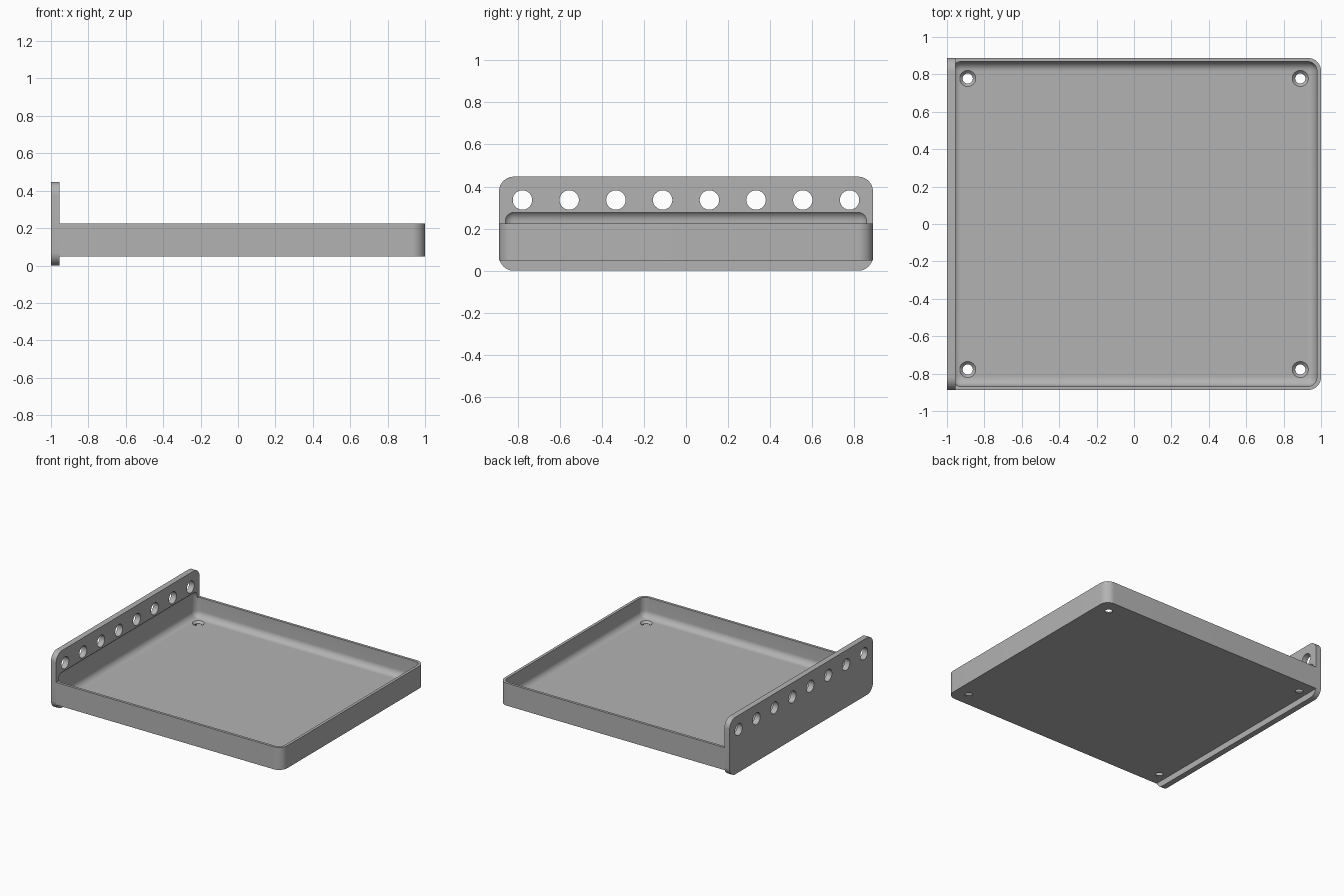
import bpy, bmesh, math
from mathutils import Matrix, Vector

if "Cube" in bpy.data.objects:
    bpy.data.objects.remove(bpy.data.objects["Cube"])

grey = bpy.data.materials.new("plain grey")
grey.use_nodes = True
grey.diffuse_color = (0.45, 0.45, 0.45, 1)
grey.node_tree.nodes["Principled BSDF"].inputs["Base Color"].default_value = grey.diffuse_color

# Overall dimensions
HALF_Y, PITCH = 0.888, 0.222
PLATE_X = -0.955
TRAY_LOW, TRAY_TOP, FLOOR = 0.048, 0.224, 0.07


def add_object(name, bm):
    bmesh.ops.recalc_face_normals(bm, faces=bm.faces)
    mesh = bpy.data.meshes.new(name)
    bm.to_mesh(mesh)
    bm.free()
    mesh.materials.append(grey)
    obj = bpy.data.objects.new(name, mesh)
    bpy.context.collection.objects.link(obj)
    return obj


def rounded_box(name, low, high, radius, chosen=lambda a, b: True):
    """Box between two corners, with the chosen edges rounded."""
    low, high = Vector(low), Vector(high)
    bm = bmesh.new()
    bmesh.ops.create_cube(bm, size=1)
    bmesh.ops.scale(bm, vec=high - low, verts=bm.verts)
    bmesh.ops.translate(bm, vec=(low + high) / 2, verts=bm.verts)
    edges = [e for e in bm.edges if chosen(e.verts[0].co, e.verts[1].co)]
    bmesh.ops.bevel(bm, geom=edges, offset=radius, segments=10,
                    profile=0.5, affect='EDGES', clamp_overlap=True)
    return add_object(name, bm)


def add_cone(bm, centre, r1, r2, depth, turn=Matrix()):
    bmesh.ops.create_cone(bm, cap_ends=True, segments=40, radius1=r1, radius2=r2,
                          depth=depth, matrix=Matrix.Translation(centre) @ turn)


def cut(obj, *cutters):
    for cutter in cutters:
        mod = obj.modifiers.new(cutter.name, 'BOOLEAN')
        mod.operation = 'DIFFERENCE'
        mod.solver = 'EXACT'
        mod.object = cutter


# Tray body, rounded at the two free corners
tray = rounded_box("tray", (PLATE_X, -HALF_Y, TRAY_LOW), (1, HALF_Y, TRAY_TOP), 0.07,
                   lambda a, b: a.x > 0 and b.x > 0 and abs(a.z - b.z) > 0.01)

# Upright mounting plate, rounded at its four corners
plate = rounded_box("mounting_plate", (-1, -HALF_Y, 0), (PLATE_X, HALF_Y, 0.447), 0.07,
                    lambda a, b: abs(a.x - b.x) > 0.01)

# Soft-edged pocket that hollows the tray and bites into the plate
pocket = rounded_box("pocket_cutter", (-0.975, -0.868, FLOOR), (0.978, 0.868, 0.287), 0.05)

# Row of round holes along the plate
bm = bmesh.new()
for i in range(8):
    add_cone(bm, (-0.98, (i - 3.5) * PITCH, 0.336), 0.046, 0.046, 0.2,
             Matrix.Rotation(math.pi / 2, 4, 'Y'))
plate_holes = add_object("plate_hole_cutter", bm)

# Countersunk screw holes in the tray floor
shafts, sinks = bmesh.new(), bmesh.new()
for sx in (-1, 1):
    for sy in (-1, 1):
        x, y = sx * 0.889, sy * 0.778
        add_cone(shafts, (x, y, FLOOR), 0.027, 0.027, 0.2)
        add_cone(sinks, (x, y, FLOOR - 0.007), 0.025, 0.047, 0.022)
shafts = add_object("screw_hole_cutter", shafts)
sinks = add_object("countersink_cutter", sinks)

cut(tray, pocket, sinks, shafts)
cut(plate, pocket, plate_holes)

# Bake the cuts, drop the cutters and smooth the rounded surfaces
bpy.context.view_layer.update()
graph = bpy.context.evaluated_depsgraph_get()
baked = {o: bpy.data.meshes.new_from_object(o.evaluated_get(graph)) for o in (tray, plate)}
for obj, mesh in baked.items():
    obj.modifiers.clear()
    obj.data = mesh
for cutter in (pocket, plate_holes, shafts, sinks):
    bpy.data.objects.remove(cutter)
for obj in (tray, plate):
    bpy.ops.object.select_all(action='DESELECT')
    obj.select_set(True)
    bpy.context.view_layer.objects.active = obj
    bpy.ops.object.shade_smooth_by_angle(angle=math.radians(30))
